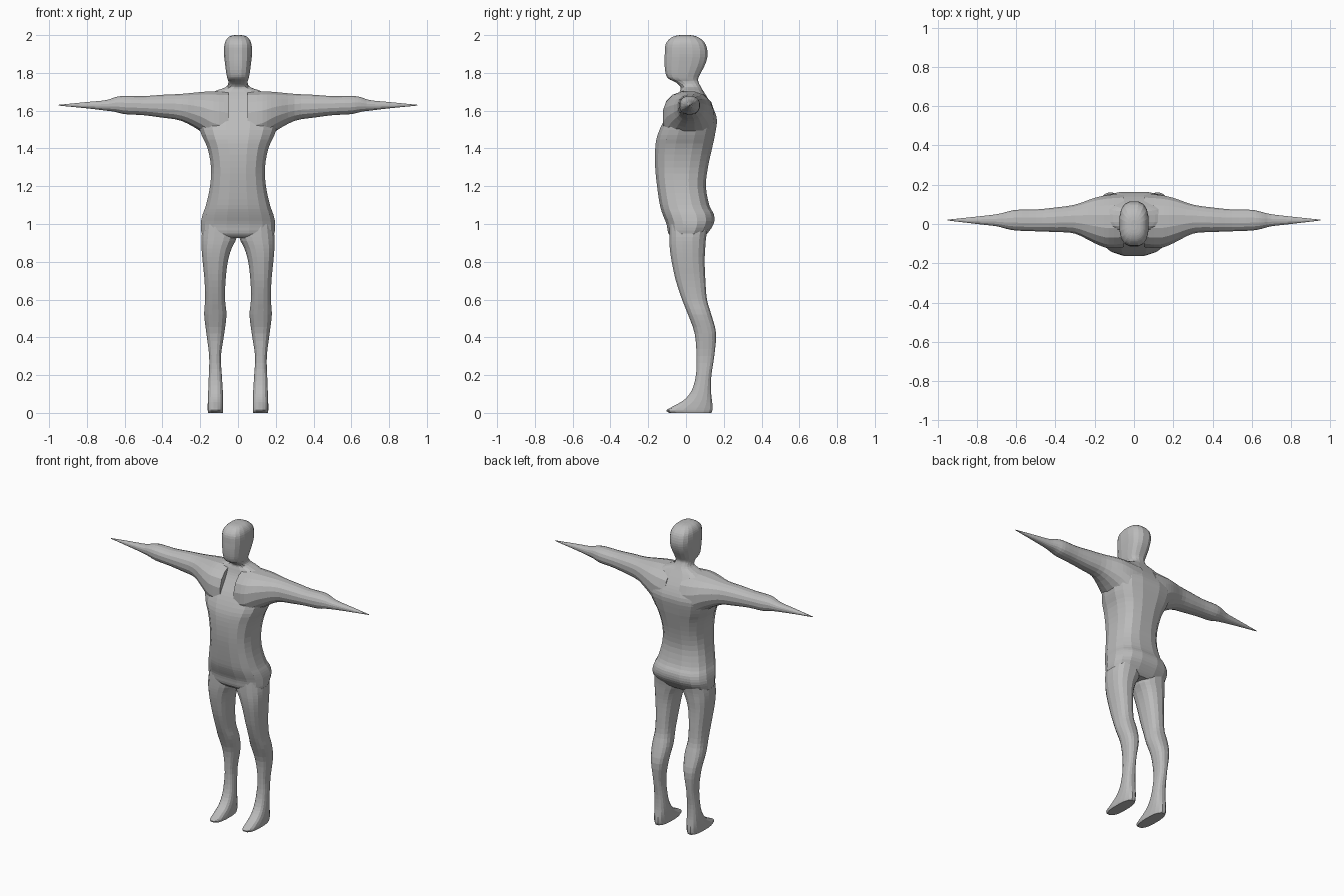
import bpy, bmesh, math

SIDES, STEPS = 16, 3

grey = bpy.data.materials.new("plain_grey")
grey.diffuse_color = (0.5, 0.5, 0.5, 1)


def spline(p0, p1, p2, p3, t):
    return tuple(0.5 * (2 * b + (c - a) * t + (2 * a - 5 * b + 4 * c - d) * t * t
                        + (3 * b - a - 3 * c + d) * t ** 3)
                 for a, b, c, d in zip(p0, p1, p2, p3))


def loft(name, rows, place, power=2.7):
    """Skin rounded sections; row = position, u min, u max, v min, v max."""
    rings = []
    for i in range(len(rows) - 1):
        p = [rows[max(i - 1, 0)], rows[i], rows[i + 1], rows[min(i + 2, len(rows) - 1)]]
        rings += [spline(*p, k / STEPS) for k in range(STEPS)]
    rings.append(rows[-1])
    bm = bmesh.new()
    loops = []
    for s, u0, u1, v0, v1 in rings:
        loop = []
        for k in range(SIDES):
            a = math.tau * (k + 0.5) / SIDES
            c, d = math.cos(a), math.sin(a)
            cu = math.copysign(abs(c) ** (2 / power), c)
            cv = math.copysign(abs(d) ** (2 / power), d)
            u = (u0 + u1) / 2 + cu * (u1 - u0) / 2
            v = (v0 + v1) / 2 + cv * (v1 - v0) / 2
            loop.append(bm.verts.new(place(s, u, v)))
        loops.append(loop)
    for a, b in zip(loops, loops[1:]):
        for k in range(SIDES):
            n = (k + 1) % SIDES
            bm.faces.new((a[k], a[n], b[n], b[k]))
    bm.faces.new(loops[0])
    bm.faces.new(loops[-1])
    bmesh.ops.recalc_face_normals(bm, faces=bm.faces)
    mesh = bpy.data.meshes.new(name)
    bm.to_mesh(mesh)
    bm.free()
    mesh.materials.append(grey)
    obj = bpy.data.objects.new(name, mesh)
    bpy.context.collection.objects.link(obj)
    return obj


# Torso, neck and head: z, half width, front y, back y
trunk = [(0.925, 0.175, -0.07, 0.09), (0.95, 0.195, -0.095, 0.115),
         (1.0, 0.20, -0.105, 0.148), (1.05, 0.19, -0.125, 0.15),
         (1.1, 0.172, -0.14, 0.125), (1.2, 0.15, -0.155, 0.107),
         (1.3, 0.145, -0.165, 0.118), (1.4, 0.163, -0.165, 0.14),
         (1.47, 0.195, -0.153, 0.155), (1.55, 0.22, -0.118, 0.166),
         (1.61, 0.21, -0.08, 0.147), (1.66, 0.18, -0.05, 0.12),
         (1.70, 0.13, -0.035, 0.095), (1.725, 0.065, -0.03, 0.08),
         (1.75, 0.052, -0.055, 0.068), (1.77, 0.057, -0.095, 0.066),
         (1.80, 0.063, -0.11, 0.08), (1.85, 0.070, -0.115, 0.105),
         (1.9, 0.075, -0.114, 0.116), (1.95, 0.073, -0.11, 0.106),
         (1.98, 0.06, -0.088, 0.08), (1.995, 0.04, -0.06, 0.05),
         (2.0, 0.015, -0.03, 0.02)]
body = loft("body", [(z, -w, w, f, b) for z, w, f, b in trunk],
            lambda s, u, v: (u, v, s))

# Arm: x, front y, back y, bottom z, top z
arm = [(0.05, -0.12, 0.155, 1.40, 1.705), (0.13, -0.125, 0.15, 1.43, 1.705),
       (0.2, -0.10, 0.135, 1.49, 1.70), (0.3, -0.05, 0.10, 1.545, 1.69),
       (0.4, -0.042, 0.085, 1.562, 1.685), (0.5, -0.038, 0.075, 1.575, 1.678),
       (0.6, -0.034, 0.073, 1.581, 1.679), (0.65, -0.025, 0.062, 1.593, 1.672),
       (0.7, -0.012, 0.05, 1.60, 1.656), (0.8, 0.0, 0.038, 1.612, 1.646),
       (0.95, 0.018, 0.022, 1.627, 1.631)]

# Leg and foot: z, inner x, outer x, front y, back y
leg = [(1.0, 0.01, 0.185, -0.09, 0.12), (0.93, 0.005, 0.195, -0.09, 0.108),
       (0.87, 0.033, 0.194, -0.087, 0.103), (0.8, 0.053, 0.188, -0.077, 0.10),
       (0.7, 0.065, 0.178, -0.055, 0.104), (0.6, 0.068, 0.175, -0.022, 0.112),
       (0.52, 0.06, 0.18, 0.01, 0.135), (0.42, 0.072, 0.168, 0.045, 0.16),
       (0.3, 0.09, 0.153, 0.055, 0.15), (0.2, 0.085, 0.155, 0.052, 0.135),
       (0.12, 0.08, 0.158, 0.03, 0.133), (0.07, 0.078, 0.16, -0.01, 0.138),
       (0.04, 0.078, 0.161, -0.06, 0.142), (0.015, 0.078, 0.161, -0.105, 0.142),
       (0.0, 0.08, 0.158, -0.09, 0.135)]

limbs = []
for side, label in ((-1, "right"), (1, "left")):
    limbs.append(loft(label + "_arm", arm, lambda s, u, v: (side * s, u, v), 2.3))
    limbs.append(loft(label + "_leg", leg, lambda s, u, v: (side * u, v, s), 2.5))

# Fuse the limbs into one skin
for limb in limbs:
    mod = body.modifiers.new("fuse", 'BOOLEAN')
    mod.operation, mod.solver, mod.object = 'UNION', 'EXACT', limb
bpy.context.view_layer.update()
fused = bpy.data.meshes.new_from_object(
    body.evaluated_get(bpy.context.evaluated_depsgraph_get()))
body.modifiers.clear()
body.data = fused
for limb in limbs:
    bpy.data.objects.remove(limb)
